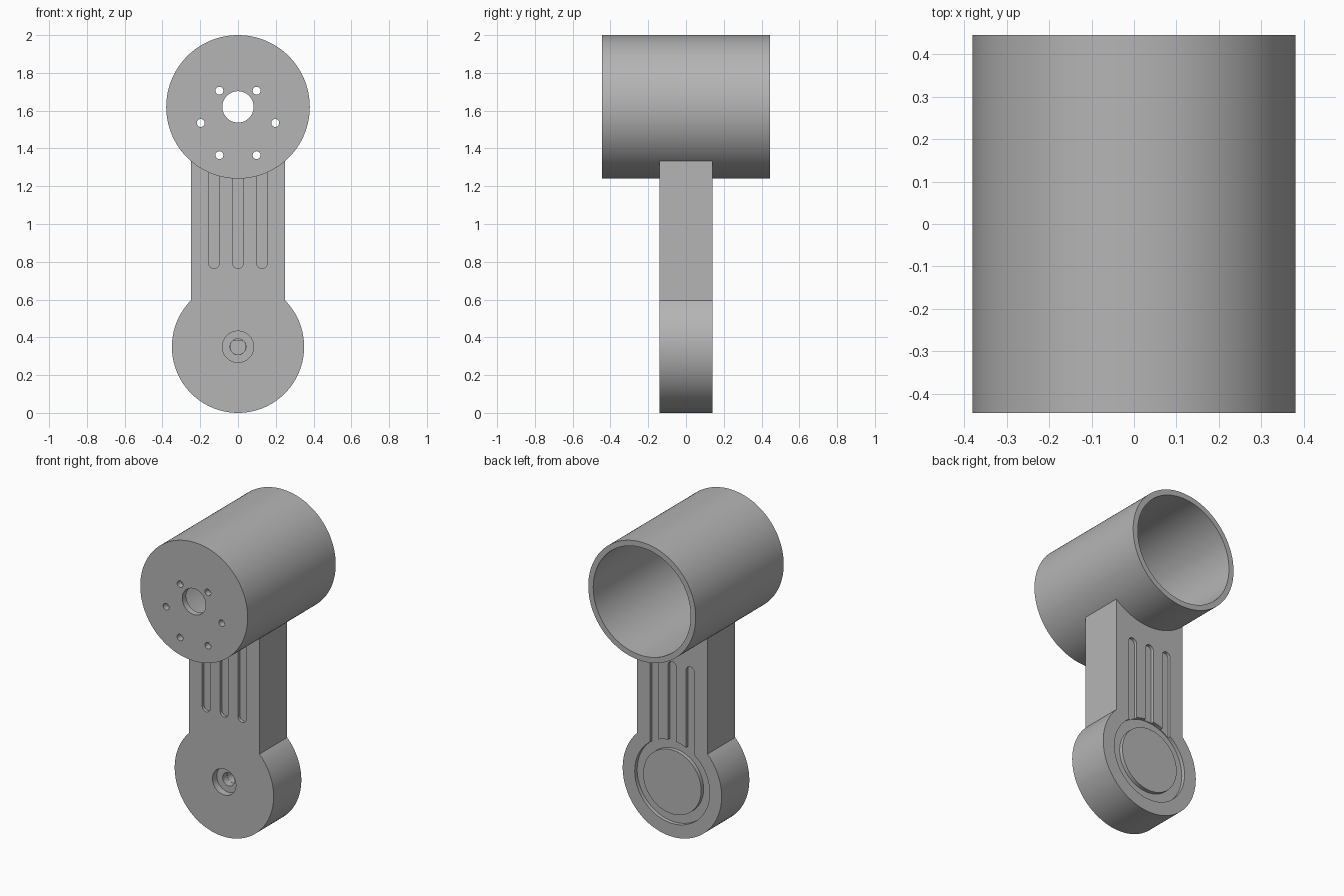
import bpy, bmesh
from math import pi, sin, cos, asin, acos

cube = bpy.data.objects.get("Cube")
if cube:
    bpy.data.objects.remove(cube)

grey = bpy.data.materials.new("plain grey")
grey.use_nodes = True
tone = (0.46, 0.46, 0.46, 1)
grey.diffuse_color = tone
grey.node_tree.nodes["Principled BSDF"].inputs["Base Color"].default_value = tone

TUBE_Z, TUBE_R = 1.62, 0.38
HUB_Z, HUB_R = 0.35, 0.35
ARM_W, ARM_Y = 0.25, 0.14
TUBE_Y = 0.445


def arc(x, z, r, start, end, n):
    """Points along an arc in the x-z plane."""
    return [(x + r * cos(start + (end - start) * i / n),
             z + r * sin(start + (end - start) * i / n)) for i in range(n + 1)]


def circle(x, z, r, n=96):
    return arc(x, z, r, 0, 2 * pi, n)[:-1]


def slot(x, low, high, r=0.029):
    return arc(x, low + r, r, pi, 2 * pi, 16) + arc(x, high - r, r, 0, pi, 16)


def prism(name, outline, y0, y1):
    """Extrude an x-z outline from y0 to y1."""
    bm = bmesh.new()
    face = bm.faces.new([bm.verts.new((x, y0, z)) for x, z in outline])
    new = bmesh.ops.extrude_face_region(bm, geom=[face])["geom"]
    bmesh.ops.translate(bm, vec=(0, y1 - y0, 0),
                        verts=[v for v in new if isinstance(v, bmesh.types.BMVert)])
    bmesh.ops.recalc_face_normals(bm, faces=bm.faces)
    mesh = bpy.data.meshes.new(name)
    bm.to_mesh(mesh)
    bm.free()
    mesh.materials.append(grey)
    obj = bpy.data.objects.new(name, mesh)
    bpy.context.collection.objects.link(obj)
    return obj


def activate(obj):
    bpy.ops.object.select_all(action="DESELECT")
    obj.select_set(True)
    bpy.context.view_layer.objects.active = obj


def cut(obj, outline, y0, y1):
    """Subtract a prism from an object."""
    cutter = prism("cutter", outline, y0, y1)
    cutter.hide_render = True
    activate(obj)
    mod = obj.modifiers.new("cut", "BOOLEAN")
    mod.operation, mod.solver, mod.object = "DIFFERENCE", "EXACT", cutter
    bpy.ops.object.modifier_apply(modifier=mod.name)
    bpy.data.objects.remove(cutter)


# Cup-shaped motor housing, open at the back
housing = prism("motor_housing", circle(0, TUBE_Z, TUBE_R, 128), -TUBE_Y, TUBE_Y)
cut(housing, circle(0, TUBE_Z, 0.345, 128), -TUBE_Y + 0.04, 1)
cut(housing, circle(0, TUBE_Z, 0.083, 64), -1, 0)

# Ring of six screw holes in the front wall
for i in range(6):
    a = i * pi / 3
    cut(housing, circle(0.197 * cos(a), 1.535 + 0.197 * sin(a), 0.021, 24), -1, 0)

# Arm with a round hub, its top shaped to the housing
seat_r = TUBE_R - 0.01
neck = acos(ARM_W / HUB_R)
seat = asin(ARM_W / seat_r)
outline = (arc(0, HUB_Z, HUB_R, pi - neck, 2 * pi + neck, 96)
           + arc(0, TUBE_Z, seat_r, -pi / 2 + seat, -pi / 2 - seat, 32))
arm = prism("arm", outline, -ARM_Y, ARM_Y)

# Slots on both faces of the arm
for x in (-0.127, 0, 0.127):
    cut(arm, slot(x, 0.765, 1.45), -1, -ARM_Y + 0.02)
    cut(arm, slot(x, 0.52, 1.12), ARM_Y - 0.02, 1)

# Round recess at the back of the hub, with a flush boss in it
cut(arm, circle(0, HUB_Z, 0.265), ARM_Y - 0.025, 1)
boss = prism("hub_boss", circle(0, HUB_Z, 0.205), ARM_Y - 0.04, ARM_Y)

# Stepped shaft socket at the front of the hub, with a flat on its bore
cut(arm, circle(0, HUB_Z, 0.083, 64), -1, -ARM_Y + 0.045)
cut(arm, circle(0, HUB_Z, 0.042, 48), -1, -ARM_Y + 0.09)
flat = 0.85
cut(arm, arc(0, HUB_Z, 0.041, pi - flat, 2 * pi + flat, 40), -1, 0.06)

for obj in (housing, arm, boss):
    activate(obj)
    bpy.ops.object.shade_smooth_by_angle(angle=pi / 6)
